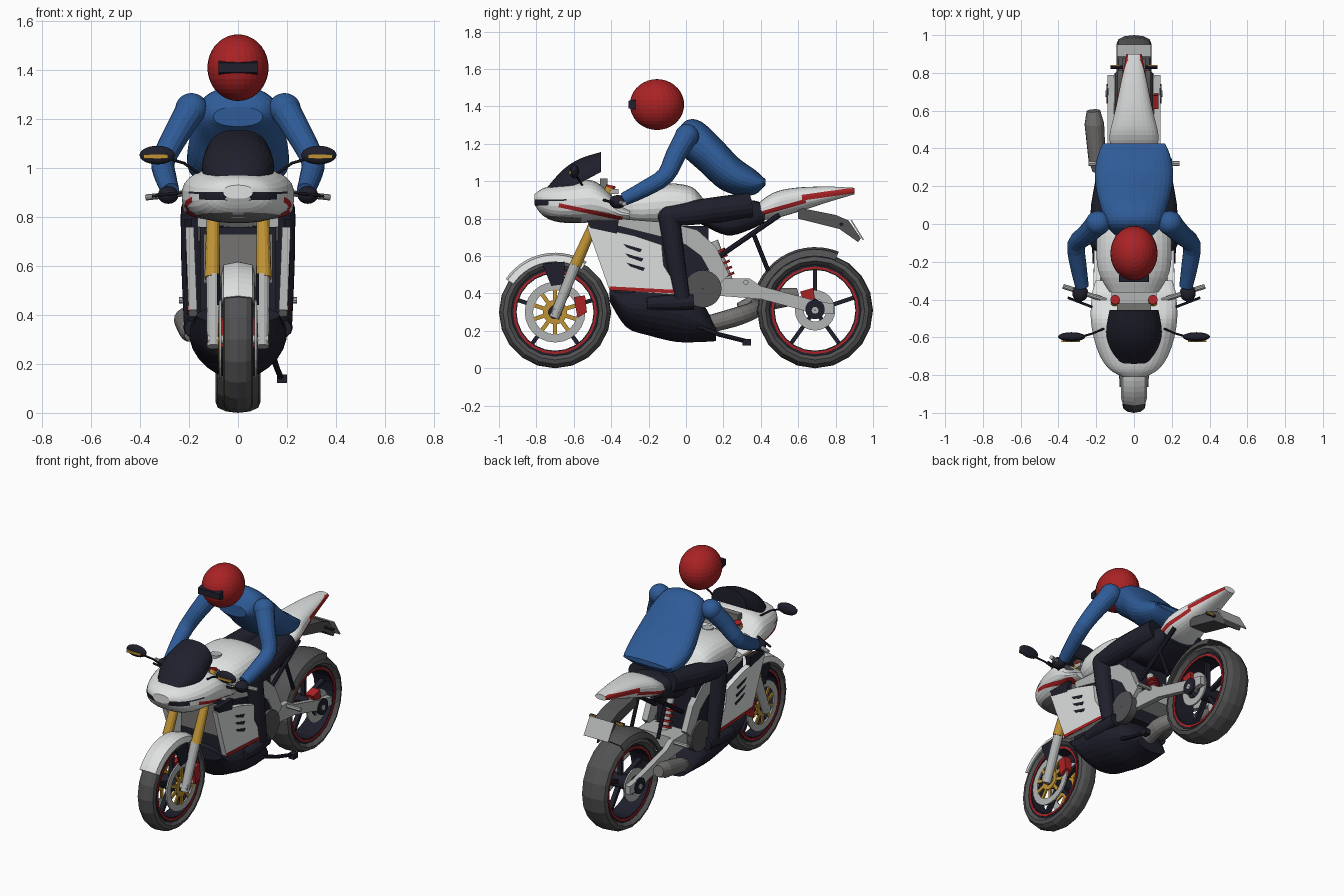
import bpy, bmesh
from math import sin, cos, pi, radians, copysign
from mathutils import Vector, Matrix, Quaternion

if "Cube" in bpy.data.objects:
    bpy.data.objects.remove(bpy.data.objects["Cube"])
palette = dict(white=(.74, .75, .75), black=(.014, .014, .026), rubber=(.085, .085, .088), red=(.4, .016, .018),
               blue=(.028, .105, .31), gold=(.52, .29, .035), silver=(.45, .46, .46), grey=(.18, .175, .17))
mats, parts = {}, []
for key, rgb in palette.items():
    mats[key] = m = bpy.data.materials.new(key + "_paint")
    m.use_nodes = True
    m.diffuse_color = (*rgb, 1)
    m.node_tree.nodes["Principled BSDF"].inputs["Base Color"].default_value = (*rgb, 1)

def finish(name, bm, col):
    bmesh.ops.recalc_face_normals(bm, faces=bm.faces)
    me = bpy.data.meshes.new(name)
    bm.to_mesh(me)
    bm.free()
    me.materials.append(mats[col])
    parts.append(bpy.data.objects.new(name, me))
    bpy.context.collection.objects.link(parts[-1])
    return parts[-1]

def skin(name, rings, col, closed=False):
    bm = bmesh.new()
    vs = [[bm.verts.new(p) for p in r] for r in rings]
    for i in range(len(vs) - (not closed)):
        a, b = vs[i], vs[(i + 1) % len(vs)]
        for j in range(len(a)):
            k = (j + 1) % len(a)
            bm.faces.new((a[j], a[k], b[k], b[j]))
    if not closed:
        bm.faces.new(vs[0])
        bm.faces.new(vs[-1])
    return finish(name, bm, col)

def smooth(rows, k=4):
    out = []
    for i in range(len(rows) - 1):
        four = rows[max(i - 1, 0)], rows[i], rows[i + 1], rows[min(i + 2, len(rows) - 1)]
        for t in [s / k for s in range(k)]:
            out.append(tuple(q + .5 * t * (r - p + t * (2 * p - 5 * q + 4 * r - e + t * (3 * (q - r) + e - p)))
                             for p, q, r, e in zip(*four)))
    return out + [rows[-1]]

def loft(name, rows, col, power=2.4, n=28, domed=False):
    """Rows are y, lowest z, highest z, half width; domed bodies have a flat base."""
    ring = [[copysign(abs(f(2 * pi * (j + .5) / n)) ** (2 / power), f(2 * pi * (j + .5) / n)) for f in (cos, sin)]
            for j in range(n)]
    return skin(name, [[(w * c, y, lo + (hi - lo) * (max(s, 0) if domed else .5 + s / 2)) for c, s in ring]
                       for y, lo, hi, w in smooth(rows)], col)

def tube(name, rows, col, n=12, side=1, k=1):
    """Rows are x, y, z, radius."""
    rows = smooth([(side * x, y, z, r) for x, y, z, r in rows], k)
    pts = [Vector(r[:3]) for r in rows]
    q, prev, rings = Quaternion(), Vector((0, 0, 1)), []
    for i, p in enumerate(pts):
        d = (pts[min(i + 1, len(pts) - 1)] - pts[max(i - 1, 0)]).normalized()
        q = prev.rotation_difference(d) @ q
        prev = d
        rings.append([p + q @ Vector((cos(2 * pi * j / n), sin(2 * pi * j / n), 0)) * rows[i][3] for j in range(n)])
    return skin(name, rings, col)

def sweep(name, profile, cy, cz, col, start=0, end=360, n=24):
    """Turn an (x, radius) profile about a wheel axle; angle zero points forward."""
    full = end - start == 360
    angs = [radians(start + (end - start) * i / n) for i in range(n + (not full))]
    return skin(name, [[(x, cy - r * cos(a), cz + r * sin(a)) for x, r in profile] for a in angs], col, full)

def disc(name, x, r0, r1, cy, cz, col, t=.005):
    return sweep(name, [(x - t, r0), (x - t, r1), (x + t, r1), (x + t, r0)], cy, cz, col)

def panel(name, pts, col, x, thick, side=1, lean=0):
    """Flat (y, z) outline with its outer face at x, leaning with height."""
    return skin(name, [[(side * (x - d + lean * (z - .75)), y, z) for y, z in pts] for d in (0, thick)], col)

def solid(name, centre, size, col, make=bmesh.ops.create_cube, count=1, out=0, **shape):
    """A box or ball, or a ring of them around the x axis."""
    bm = bmesh.new()
    for i in range(count):
        make(bm, matrix=Matrix.Translation(centre) @ Matrix.Rotation(2 * pi * i / count, 4, 'X')
             @ Matrix.Translation((0, 0, out)) @ Matrix.Diagonal((*size, 1)), **(shape or dict(size=1)))
    return finish(name, bm, col)

def band(ob, p, q, width, col, xmin=.03):
    """Cut a straight stripe into a body between two (y, z) points and paint it."""
    p, q = Vector((0, *p)), Vector((0, *q))
    d = (q - p).normalized()
    nrm = Vector((0, -d.z, d.y))
    bm = bmesh.new()
    bm.from_mesh(ob.data)
    for co, no in ((p + nrm * width / 2, nrm), (p - nrm * width / 2, nrm), (p, d), (q, d)):
        bmesh.ops.bisect_plane(bm, geom=bm.verts[:] + bm.edges[:] + bm.faces[:], plane_co=co, plane_no=no)
    ob.data.materials.append(mats[col])
    for f in bm.faces:
        c = f.calc_center_median()
        if abs(c.x) > xmin and abs((c - p).dot(nrm)) < width / 2 and 0 < (c - p).dot(d) < (q - p).length:
            f.material_index = len(ob.data.materials) - 1
    bm.to_mesh(ob.data)
    bm.free()

ROUND = dict(make=bmesh.ops.create_uvsphere, u_segments=28, v_segments=18, radius=1)
# Wheels
for end, cy, R, w in (("front", -.7, .3, .062), ("rear", .69, .31, .092)):
    half = [(.7, .068), (1, .045), (.9, .022), (.55, .006)]
    prof = [(-w * a, R - b) for a, b in half] + [(0, R)] + [(w * a, R - b) for a, b in reversed(half)]
    sweep(end + "_tyre", prof, cy, R, "rubber", n=20)
    disc(end + "_rim", 0, R - .094, R - .062, cy, R, "black", w * .75)
    for s in (1, -1):
        disc(end + "_rim_stripe", s * w * .76, R - .088, R - .076, cy, R, "red", .003)
    solid(end + "_wheel_spokes", (0, cy, R), (.03, .022, R - .11), "black", count=5, out=R / 2 - .025)
    disc(end + "_hub", 0, .005, .045, cy, R, "black", w * .95)
    disc(end + "_axle", 0, .002, .018, cy, R, "silver", .152 if end == "rear" else .125)
# Brakes and sprocket
for s in (1, -1):
    disc("front_brake_disc", s * .072, .118, .162, -.7, .3, "silver")
    solid("brake_disc_carrier", (s * .074, -.7, .3), (.01, .022, .08), "gold", count=10, out=.08)
    disc("brake_disc_centre", s * .074, .035, .065, -.7, .3, "gold", .007)
    panel("front_caliper", [(-.6, .38), (-.54, .39), (-.53, .3), (-.58, .27)], "red", .095, .05, s)
    disc("rear_disc_or_sprocket", s * .1, .06, .108, .69, .31, "silver")
    disc("rear_hub_cap", s * .14, .01, .052, .69, .315, "black", .006)
panel("rear_caliper", [(.61, .41), (.68, .43), (.69, .37), (.63, .36)], "red", .13, .06)
# Mudguards
guard = [(1, -.03), (.87, .006), (0, .018), (-.87, .006), (-1, -.03), (-.9, -.032), (-.8, 0), (0, .01), (.8, 0), (.9, -.032)]
sweep("front_mudguard", [(.068 * a, .3 + b) for a, b in guard], -.7, .3, "white", 34, 122, 14)
sweep("rear_hugger", [(.1 * a, .32 + b) for a, b in guard], .69, .31, "rubber", 18, 112, 12)

# Nose fairing with lamps and stripe, then screen and cockpit
cowl = loft("front_cowl", [(-.81, .875, .93, .06), (-.77, .82, .96, .13), (-.7, .785, .98, .18), (-.6, .775, 1, .215),
                           (-.5, .78, 1.005, .23), (-.42, .785, .95, .228), (-.36, .785, .88, .222),
                           (-.3, .79, .85, .205)], "white")
band(cowl, (-.83, .88), (-.735, .885), .026, "black", .05)
band(cowl, (-.83, .897), (-.64, .9), .008, "black")
band(cowl, (-.8, .8), (-.56, .785), .04, "grey", 0)
band(cowl, (-.68, .872), (-.34, .8), .022, "red")
loft("windscreen", [(-.74, .955, .97, .07), (-.66, .965, 1.06, .125), (-.57, .99, 1.12, .148), (-.455, 1.05, 1.157, .13)],
     "black", 2.3, domed=True)
solid("dashboard", (0, -.44, .985), (.18, .04, .06), "grey")
solid("fork_clamp", (0, -.39, .945), (.24, .06, .025), "silver")
solid("radiator", (0, -.39, .63), (.28, .02, .2), "grey")
solid("engine_block", (0, -.13, .56), (.31, .5, .4), "black")
# Tank, seat, tail and belly
loft("fuel_tank", [(-.36, .8, .92, .13), (-.25, .76, .97, .19), (-.1, .76, .99, .2), (.03, .77, .97, .19),
                   (.1, .78, .9, .15), (.16, .8, .86, .1)], "white")
tube("fuel_cap", [(0, -.23, .96, .035), (0, -.23, .983, .035)], "silver", 16)
loft("seat", [(.08, .77, .86, .12), (.22, .71, .88, .15), (.34, .74, .9, .14), (.42, .78, .88, .12)], "black", 3)
tail = loft("tail_cowl", [(.38, .79, .88, .12), (.47, .8, .94, .13), (.58, .83, .965, .105), (.75, .885, .972, .07),
                          (.9, .93, .965, .04)], "white")
band(tail, (.41, .83), (.64, .895), .022, "red")
band(tail, (.62, .912), (.91, .953), .03, "red")
loft("belly_pan", [(-.41, .36, .44, .17), (-.32, .22, .46, .19), (-.2, .175, .48, .2), (-.05, .14, .47, .195),
                   (.08, .14, .36, .16), (.16, .145, .22, .11)], "black", 1.8)
panel("tail_undertray", [(.6, .86), (.8, .82), (.87, .79), (.935, .695), (.92, .675), (.82, .745), (.6, .8)],
      "rubber", .06, .12)
panel("number_plate", [(.88, .79), (.945, .685), (.951, .689), (.886, .794)], "silver", .09, .18)

for s, side in ((1, "left_"), (-1, "right_")):
    # Side panels
    panel(side + "fairing", [(-.53, .76), (-.37, .73), (-.28, .71), (-.13, .66), (-.12, .55), (-.02, .39), (-.41, .42)],
          "white", .215, .035, s, .04)
    panel(side + "fairing_gap", [(-.53, .79), (-.36, .79), (-.37, .72), (-.51, .75)], "black", .217, .03, s, .04)
    panel(side + "fairing_stripe", [(-.41, .438), (-.07, .42), (-.055, .4), (-.41, .418)], "red", .22, .008, s, .04)
    for i in range(3):
        y, z = -.335 + .008 * i, .665 - .05 * i
        panel(side + "vent", [(y, z), (y + .1, z - .028), (y + .09, z - .045), (y + .02, z - .02)], "black", .219, .007, s, .04)
    # Frame, swingarm and engine cover
    panel(side + "frame_beam", [(-.36, .8), (-.1, .78), (.06, .74), (.16, .65), (.23, .5), (.17, .44), (.08, .6),
                                (0, .66), (-.12, .7), (-.36, .76)], "silver", .165, .04, s)
    panel(side + "swingarm", [(.15, .48), (.34, .48), (.4, .44), (.7, .36), (.79, .345), (.79, .29), (.7, .29), (.4, .37),
                              (.15, .39)], "silver", .14, .035, s)
    disc(side + "engine_cover", s * .15, .002, .1, .09, .425, "rubber", .025)
    tube(side + "seat_rail", [(.1, .18, .6, .014), (.1, .5, .82, .014)], "black", 8, s)
    tube(side + "seat_stay", [(.1, .36, .72, .012), (.1, .44, .52, .012)], "black", 8, s)
    tube(side + "rear_peg", [(.12, .32, .46, .012), (.24, .32, .46, .014)], "silver", 8, s)
    tube(side + "rear_indicator", [(.03, .83, .77, .008), (.125, .83, .77, .01)], "black", 8, s)
    solid(side + "indicator_lamp", (s * .1, .84, .77), (.05, .006, .014), "gold")
    # Fork and controls
    tube(side + "fork_lower", [(.1, -.705, .27, .027), (.1, -.59, .56, .03)], "silver", 14, s)
    tube(side + "fork_upper", [(.105, -.592, .55, .032), (.1, -.405, .97, .022)], "gold", 14, s)
    tube(side + "fork_cap", [(.1, -.403, .965, .025), (.1, -.4, .978, .025)], "red", 14, s)
    panel(side + "mudguard_bracket", [(-.77, .56), (-.65, .57), (-.65, .45), (-.72, .44)], "black", .085, .012, s)
    tube(side + "handlebar", [(.1, -.42, .91, .013), (.375, -.33, .88, .013)], "silver", 10, s)
    tube(side + "lever", [(.22, -.44, .9, .007), (.35, -.39, .885, .007)], "black", 6, s)
    tube(side + "mirror_stalk", [(.15, -.55, .97, .006), (.22, -.58, 1.02, .006), (.29, -.6, 1.04, .006)], "black", 8, s)
    solid(side + "mirror", (s * .33, -.597, 1.053), (.072, .024, .038), "black", **ROUND)
    solid(side + "mirror_lamp", (s * .335, -.62, 1.047), (.1, .009, .016), "gold")
    # Rider limbs
    solid(side + "shoulder", (s * .19, .005, 1.242), (.066, .064, .064), "blue", **ROUND)
    tube(side + "arm", [(.19, .005, 1.242, .062), (.25, -.055, 1.14, .054), (.305, -.11, 1.03, .048),
                        (.295, -.22, .96, .044), (.275, -.33, .905, .036)], "blue", 16, s, 3)
    solid(side + "glove", (s * .285, -.365, .89), (.042, .045, .036), "black", **ROUND)
    tube(side + "thigh", [(.11, .34, .87, .07), (.16, .1, .84, .068), (.175, -.08, .815, .058)], "black", 16, s, 3)
    solid(side + "knee", (s * .175, -.09, .812), (.058, .06, .06), "black", **ROUND)
    tube(side + "shin", [(.177, -.09, .81, .058), (.18, -.06, .6, .052), (.18, -.02, .37, .042)], "black", 16, s, 3)
    tube(side + "boot", [(.175, .04, .355, .04), (.18, -.08, .35, .044), (.185, -.21, .345, .034)], "black", 12, s)

# Rear suspension, exhaust and stand
solid("swingarm_pivot", (0, .24, .44), (.24, .14, .08), "silver")
tube("shock_body", [(0, .15, .68, .022), (0, .24, .44, .022)], "silver")
for i in range(5):
    tube("shock_coil", [(0, .17 + .012 * i, .63 - .032 * i, .04), (0, .175 + .012 * i, .618 - .032 * i, .04)], "red")
tube("exhaust_pipe", [(0, .06, .22, .045), (.02, .25, .27, .05), (-.06, .36, .31, .045), (-.17, .37, .33, .04)], "grey", 14, 1, 4)
tube("muffler", [(-.19, .28, .32, .03), (-.195, .34, .335, .046), (-.21, .53, .38, .052), (-.215, .6, .395, .036)], "grey", 16)
tube("side_stand", [(.14, .02, .24, .014), (.16, .18, .18, .012), (.175, .32, .145, .012)], "black", 8)
solid("stand_foot", (.18, .325, .14), (.04, .045, .035), "black")
# Rider body and helmet
loft("torso", [(-.06, 1.17, 1.25, .1), (0, 1.12, 1.325, .155), (.08, 1.05, 1.32, .175), (.18, .96, 1.23, .2),
               (.28, .925, 1.125, .208), (.37, .93, 1.06, .19), (.425, .98, 1.01, .165)], "blue", 2.3, 32)
solid("helmet", (0, -.155, 1.41), (.125, .145, .136), "red", **ROUND)
panel("visor", [(-.308, 1.43), (-.27, 1.437), (-.27, 1.383), (-.308, 1.39)], "black", .08, .16)

for ob in bpy.context.view_layer.objects:
    ob.select_set(ob in parts)
bpy.context.view_layer.objects.active = parts[0]
bpy.ops.object.shade_smooth_by_angle(angle=radians(35))
